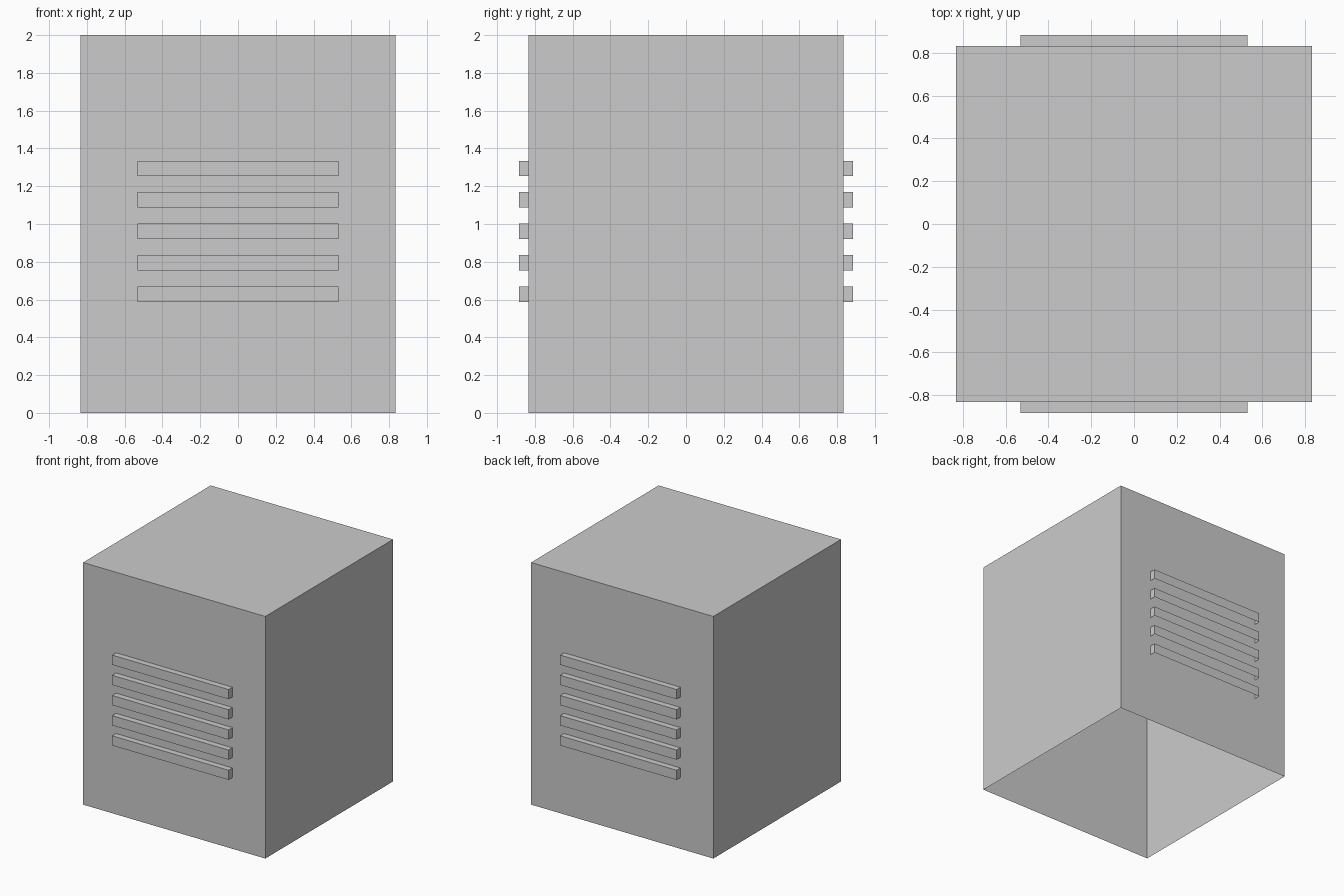
import bpy, bmesh
from mathutils import Matrix

if "Cube" in bpy.data.objects:
    bpy.data.objects.remove(bpy.data.objects["Cube"])

grey = bpy.data.materials.new("light_grey")
grey.diffuse_color = (0.6, 0.6, 0.6, 1)
grey.use_nodes = True
grey.node_tree.nodes["Principled BSDF"].inputs["Base Color"].default_value = grey.diffuse_color


def open_box(name, lo, hi):
    """Thin-walled box without its bottom face."""
    bm = bmesh.new()
    size = [b - a for a, b in zip(lo, hi)]
    mid = [(a + b) / 2 for a, b in zip(lo, hi)]
    bmesh.ops.create_cube(bm, size=1, matrix=Matrix.Translation(mid) @ Matrix.Diagonal((*size, 1)))
    bm.normal_update()
    bottom = [f for f in bm.faces if f.normal.z < -0.5]
    bmesh.ops.delete(bm, geom=bottom, context='FACES_ONLY')
    return finish(name, bm)


def finish(name, bm):
    mesh = bpy.data.meshes.new(name)
    bm.to_mesh(mesh)
    bm.free()
    mesh.materials.append(grey)
    obj = bpy.data.objects.new(name, mesh)
    bpy.context.collection.objects.link(obj)
    return obj


# Main housing, open underneath
H = 0.833
open_box("housing", (-H, -H, 0), (H, H, 2))

# Louvre hoods on front and back, open underneath and against the wall
for side, sign in (("front", -1), ("back", 1)):
    for i in range(5):
        z = 0.588 + i * 0.1667
        y0, y1 = sorted((sign * H, sign * 0.883))
        hood = open_box(f"{side}_louvre_{i + 1}", (-0.532, y0, z), (0.532, y1, z + 0.08))
        bm = bmesh.new()
        bm.from_mesh(hood.data)
        bm.normal_update()
        inner = [f for f in bm.faces if f.normal.y * sign < -0.5]
        bmesh.ops.delete(bm, geom=inner, context='FACES_ONLY')
        bm.to_mesh(hood.data)
        bm.free()
